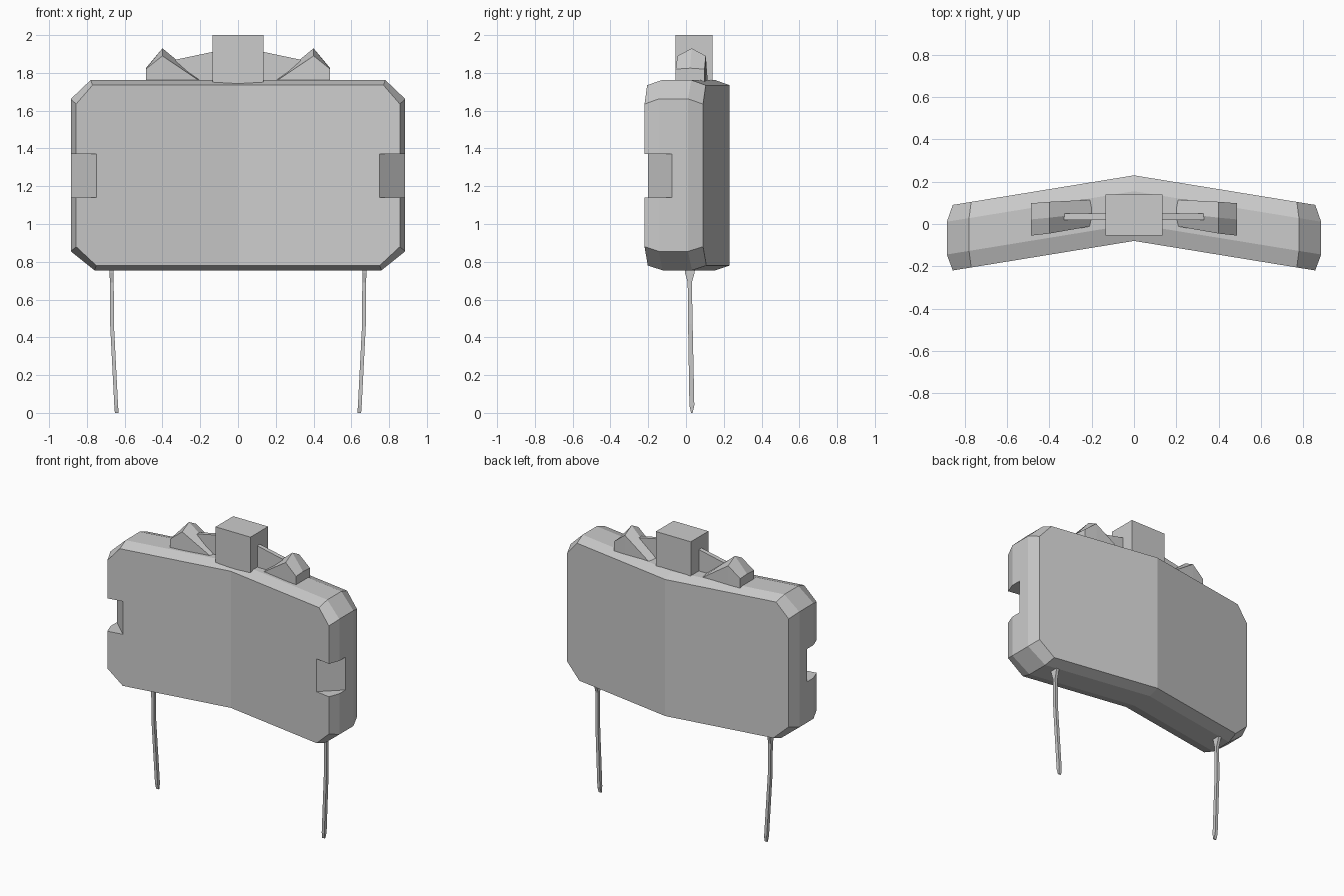
import bpy, bmesh

cube = bpy.data.objects.get("Cube")
if cube:
    bpy.data.objects.remove(cube, do_unlink=True)

grey = bpy.data.materials.new("plain grey")
grey.use_nodes = True
grey.diffuse_color = (0.6, 0.6, 0.6, 1)
grey.node_tree.nodes["Principled BSDF"].inputs["Base Color"].default_value = (0.6, 0.6, 0.6, 1)


def loft(name, rings):
    """Skin a row of matching closed rings and cap both ends."""
    bm = bmesh.new()
    rows = [[bm.verts.new(p) for p in ring] for ring in rings]
    n = len(rows[0])
    for a, b in zip(rows, rows[1:]):
        for i in range(n):
            j = (i + 1) % n
            bm.faces.new((a[i], a[j], b[j], b[i]))
    bm.faces.new(rows[0])
    bm.faces.new(rows[-1])
    bmesh.ops.recalc_face_normals(bm, faces=bm.faces)
    mesh = bpy.data.meshes.new(name)
    bm.to_mesh(mesh)
    bm.free()
    mesh.materials.append(grey)
    obj = bpy.data.objects.new(name, mesh)
    bpy.context.collection.objects.link(obj)
    return obj


# Body: two bent halves, each lofted through four layers from front to back
SWEEP = 0.163


def half_outline(y, side, top, bottom, corner):
    pts = [(0, bottom), (corner - 0.01, bottom), (side, bottom + 0.1),
           (side, top - 0.1), (corner + 0.01, top), (0, top)]
    return [(x, y - SWEEP * x, z) for x, z in pts]


LAYERS = [(-0.08, 0.857, 1.735, 0.78, 0.76), (0.0, 0.885, 1.762, 0.755, 0.77),
          (0.155, 0.885, 1.762, 0.755, 0.77), (0.23, 0.857, 1.735, 0.78, 0.76)]
body = loft("body", [half_outline(*layer) for layer in LAYERS])

# Open the centre seam and mirror the half across it
bm = bmesh.new()
bm.from_mesh(body.data)
seam = [f for f in bm.faces if all(abs(v.co.x) < 1e-5 for v in f.verts)]
bmesh.ops.delete(bm, geom=seam, context='FACES')
bm.to_mesh(body.data)
bm.free()
mirror = body.modifiers.new("mirror", 'MIRROR')
mirror.use_clip = True

# Slanted notches in both front side edges
for side, label in ((1, "left"), (-1, "right")):
    tri = [(0.695, -0.251), (0.935, -0.029), (1.1, -0.6)]
    cutter = loft(label + "_notch_cutter",
                  [[(side * x, y, z) for x, y in tri] for z in (1.14, 1.37)])
    cutter.hide_render = True
    cutter.hide_set(True)
    cut = body.modifiers.new(label + " notch", 'BOOLEAN')
    cut.operation = 'DIFFERENCE'
    cut.solver = 'EXACT'
    cut.object = cutter


# Square block in the middle of the top
def rect(x0, x1, y0, y1, z):
    return [(x0, y0, z), (x1, y0, z), (x1, y1, z), (x0, y1, z)]


loft("top_block", [rect(-0.135, 0.135, -0.055, 0.14, z) for z in (1.745, 2.0)])

# Thin sloping rib running through the block
rib = [(-0.33, 1.75), (0.33, 1.75), (0.33, 1.87), (0.13, 1.912),
       (-0.13, 1.912), (-0.33, 1.87)]
loft("top_rib", [[(x, y, z) for x, z in rib] for y in (0.02, 0.05)])


# Gabled sights: house-shaped sections rising, then falling to the outer end
def gable(s, x, y0, y1, eave, ridge):
    mid = (y0 + y1) / 2
    return [(s * x, y0, 1.73), (s * x, y1, 1.73), (s * x, y1, eave),
            (s * x, mid, ridge), (s * x, y0, eave)]


# Legs: thin bent blades, flared at the top and tapered at the foot
LEG = [(0.67, 0.02, 0.03, 0.78), (0.67, 0.02, 0.025, 0.74), (0.668, 0.02, 0.011, 0.69),
       (0.667, 0.023, 0.012, 0.47), (0.645, 0.031, 0.013, 0.04), (0.642, 0.031, 0.004, 0.0)]

for s, label in ((1, "left"), (-1, "right")):
    loft(label + "_sight", [gable(s, 0.2, -0.01, 0.115, 1.755, 1.765),
                            gable(s, 0.4, -0.045, 0.105, 1.89, 1.93),
                            gable(s, 0.488, -0.055, 0.098, 1.82, 1.825)])
    loft(label + "_leg", [rect(s * x - 0.01, s * x + 0.01, y - h, y + h, z)
                          for x, y, h, z in LEG])
